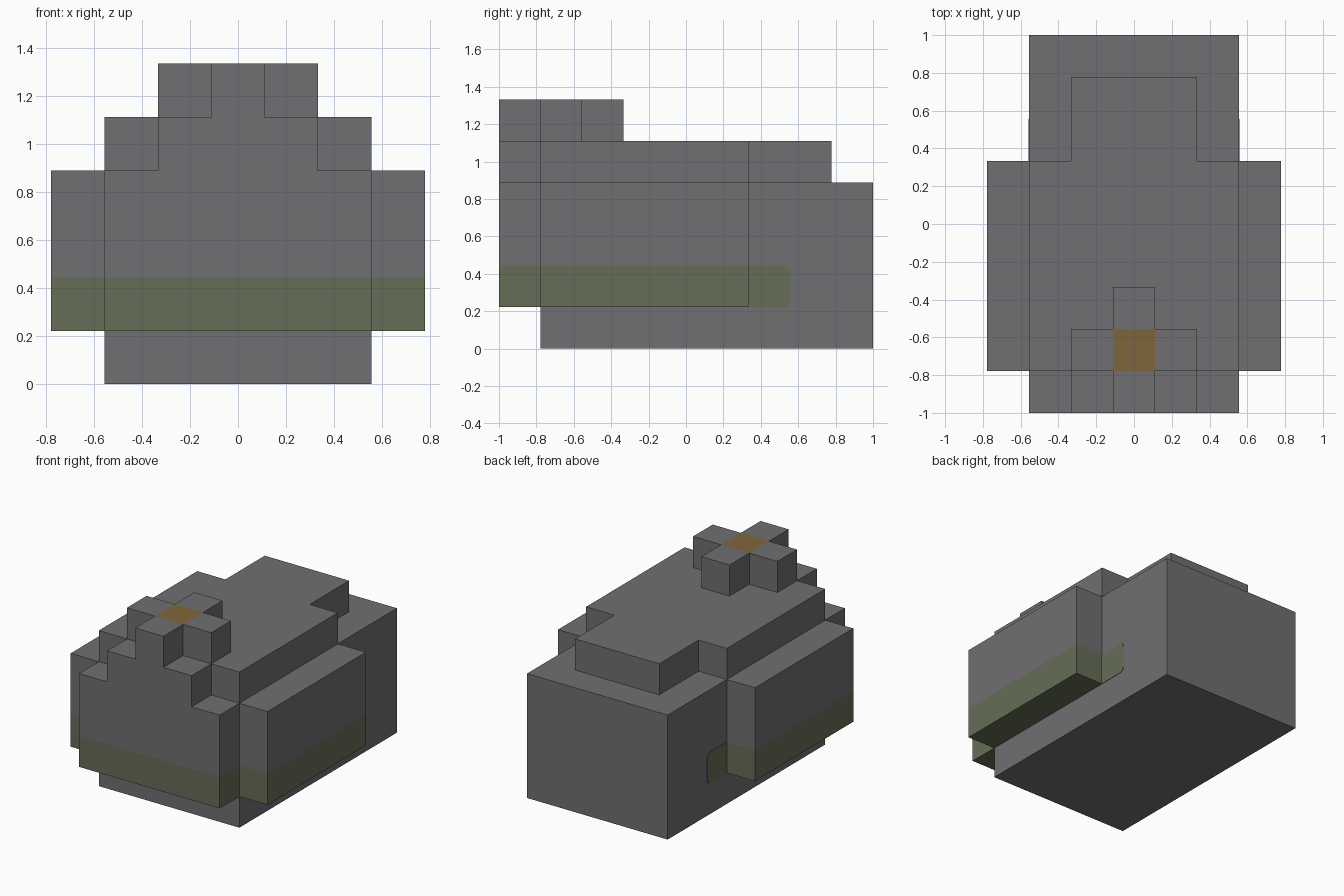
import bpy, bmesh, math
from mathutils import Vector

cube = bpy.data.objects.get("Cube")
if cube:
    bpy.data.objects.remove(cube)

U = 2 / 9  # size of one block


def material(name, rgb):
    m = bpy.data.materials.new(name)
    m.use_nodes = True
    m.diffuse_color = (*rgb, 1)
    m.node_tree.nodes["Principled BSDF"].inputs["Base Color"].default_value = (*rgb, 1)
    return m


grey = material("stone grey", (0.163, 0.156, 0.168))
green = material("moss green", (0.130, 0.153, 0.093))
ochre = material("flower ochre", (0.216, 0.133, 0.045))


def blocks(half_width, y0, y1, z0, z1):
    """Block cells centred on x, with inclusive index ranges."""
    return {(x, y, z) for x in range(-half_width, half_width + 1)
            for y in range(y0, y1 + 1) for z in range(z0, z1 + 1)}


def add_object(name, bm, mat):
    mesh = bpy.data.meshes.new(name)
    bm.to_mesh(mesh)
    bm.free()
    mesh.materials.append(mat)
    obj = bpy.data.objects.new(name, mesh)
    bpy.context.collection.objects.link(obj)


def skin(name, cells, solid, mat):
    """Outer faces of the cells, merged into large flat faces."""
    bm = bmesh.new()
    for cell in cells:
        for axis in range(3):
            b, c = (axis + 1) % 3, (axis + 2) % 3
            for sign in (-1, 1):
                near = list(cell)
                near[axis] += sign
                if tuple(near) in solid:
                    continue
                quad = []
                for i, j in ((-1, -1), (1, -1), (1, 1), (-1, 1)):
                    p = Vector(cell) + Vector((0, 0, 0.5))
                    p[axis] += sign / 2
                    p[b] += i / 2
                    p[c] += j / 2
                    quad.append(bm.verts.new(p * U))
                bm.faces.new(quad if sign > 0 else quad[::-1])
    bmesh.ops.remove_doubles(bm, verts=bm.verts, dist=0.001)
    bmesh.ops.dissolve_limit(bm, angle_limit=math.radians(1), verts=bm.verts, edges=bm.edges)
    add_object(name, bm, mat)


# Stepped body with side bulges
base = blocks(2, -3, 4, 0, 0)
body = blocks(2, -4, 4, 1, 3) | blocks(3, -3, 1, 1, 3)
band = {c for c in body if c[2] == 1 and c[1] <= 1}
deck = blocks(1, -4, 3, 4, 4) | blocks(2, -3, 1, 4, 4)
# Cross-shaped flower
centre = blocks(0, -3, -3, 5, 5)
petals = (blocks(1, -3, -3, 5, 5) | blocks(0, -4, -2, 5, 5)) - centre

parts = {
    "base": (base, grey),
    "body": (body - band, grey),
    "moss_band": (band, green),
    "deck": (deck, grey),
    "flower_petals": (petals, grey),
    "flower_centre": (centre, ochre),
}
solid = set().union(*(cells for cells, _ in parts.values()))
for name, (cells, mat) in parts.items():
    skin(name, cells, solid, mat)

# Rounded ends of the moss band, as thin plates on the body sides
R = 0.035
for side, name in ((1, "left_moss_end"), (-1, "right_moss_end")):
    outline = [(1.5 * U, 2 * U), (1.5 * U, U)]
    for cz, start in ((U + R, -90), (2 * U - R, 0)):
        for k in range(6):
            a = math.radians(start + 18 * k)
            outline.append((2.5 * U - R + R * math.cos(a), cz + R * math.sin(a)))
    bm = bmesh.new()
    face = bm.faces.new([bm.verts.new((side * 2.5 * U, y, z)) for y, z in outline])
    out = bmesh.ops.extrude_face_region(bm, geom=[face])["geom"]
    moved = [v for v in out if isinstance(v, bmesh.types.BMVert)]
    bmesh.ops.translate(bm, verts=moved, vec=(side * 0.003, 0, 0))
    bmesh.ops.recalc_face_normals(bm, faces=bm.faces)
    add_object(name, bm, green)
